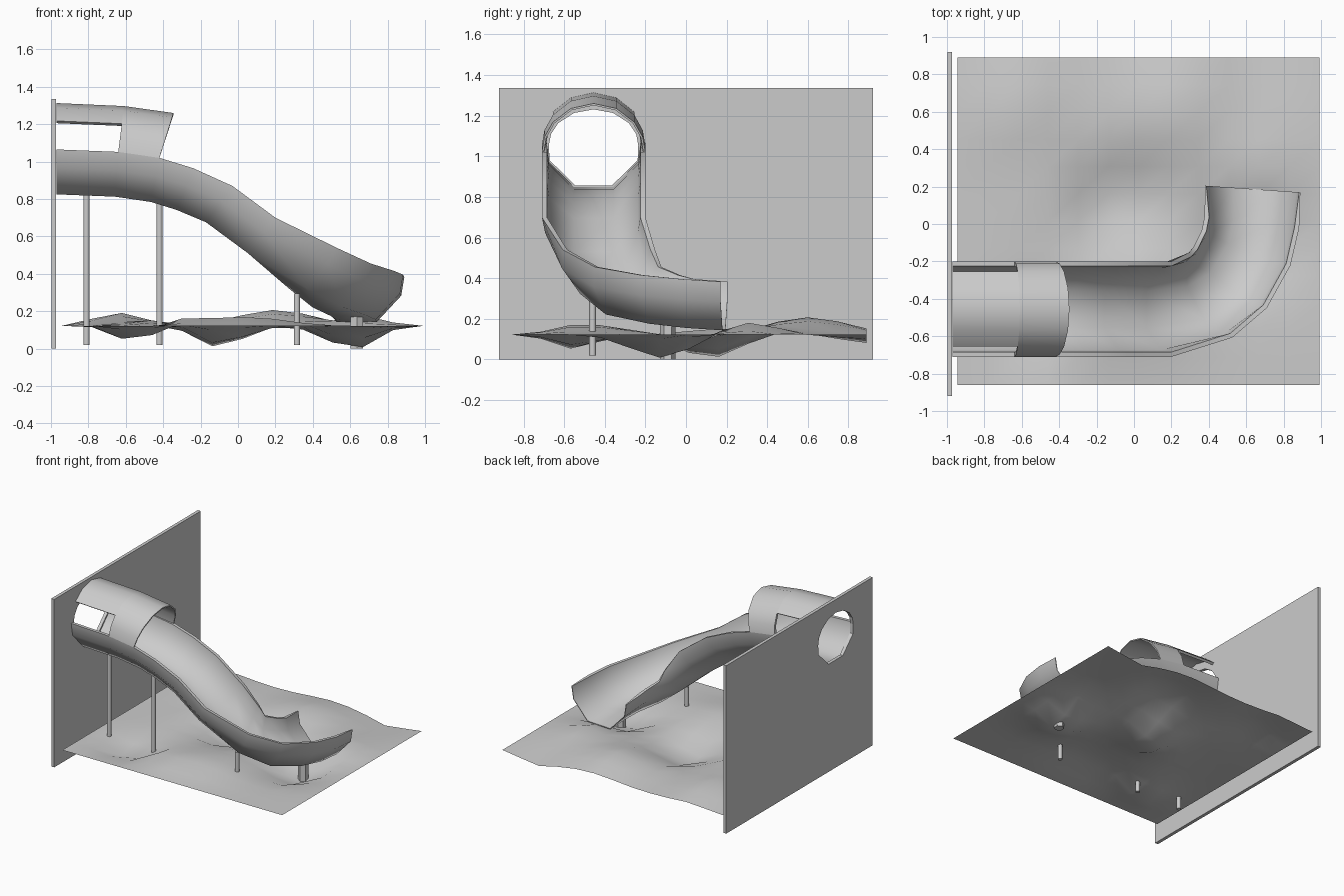
import bpy, bmesh
from math import sin, cos, pi, radians, exp
from mathutils import Vector

if "Cube" in bpy.data.objects:
    bpy.data.objects.remove(bpy.data.objects["Cube"])


def finish(name, bm, angle=40):
    bmesh.ops.recalc_face_normals(bm, faces=bm.faces)
    me = bpy.data.meshes.new(name)
    bm.to_mesh(me)
    bm.free()
    ob = bpy.data.objects.new(name, me)
    bpy.context.collection.objects.link(ob)
    bpy.ops.object.select_all(action='DESELECT')
    ob.select_set(True)
    bpy.context.view_layer.objects.active = ob
    if angle:
        bpy.ops.object.shade_smooth_by_angle(angle=radians(angle))
    return ob


def loft(name, sections, angle=50, end_cap=True):
    bm = bmesh.new()
    rings = [[bm.verts.new(p) for p in s] for s in sections]
    n = len(rings[0])
    for a, b in zip(rings, rings[1:]):
        for i in range(n):
            j = (i + 1) % n
            bm.faces.new((a[i], a[j], b[j], b[i]))
    # each section is an outer row followed by the reversed inner row
    for r in (rings[0], rings[-1]) if end_cap else rings[:1]:
        for i in range(n // 2 - 1):
            bm.faces.new((r[i], r[i + 1], r[n - 2 - i], r[n - 1 - i]))
    return finish(name, bm, angle)


# Slide channel: half-octagon trough swept along the descending bend
OUTER = [(-.255, 0), (-.238, -.10), (-.107, -.24), (.107, -.24), (.238, -.10), (.255, 0)]
INNER = [(-.23, 0), (-.218, -.093), (-.097, -.216), (.097, -.216), (.218, -.093), (.23, 0)]
# rim centre x, y, z, yaw, downward pitch
STATIONS = [(-.97, -.455, 1.065, 0, 0), (-.64, -.455, 1.052, 0, 4), (-.42, -.455, 1.02, 0, 11),
            (-.24, -.455, .965, 0, 22), (-.03, -.455, .87, 0, 36), (.20, -.455, .70, 0, 38),
            (.41, -.38, .54, 27, 25), (.515, -.285, .455, 50, 13), (.60, -.126, .415, 68, 4),
            (.63, .01, .395, 83, 0), (.635, .187, .383, 86, 0)]


def slide_section(i, x, y, z, yaw, pitch):
    t, p = radians(yaw), radians(pitch)
    side = Vector((-sin(t), cos(t), 0))
    up = Vector((sin(p) * cos(t), sin(p) * sin(t), cos(p)))
    # the shell thins out to a lip at the exit
    k = .25 if i == len(STATIONS) - 1 else 1
    inner = [(a + (c - a) * k, b + (d - b) * k) for (a, b), (c, d) in zip(OUTER, INNER)]
    return [Vector((x, y, z)) + side * a + up * b for a, b in OUTER + inner[::-1]]


loft("slide_channel", [slide_section(i, *s) for i, s in enumerate(STATIONS)])


# Hood over the tube, and the roof strip above the side windows
def hood_section(angles, thin, bx, bz, tx, tz):
    def row(k):
        return [Vector((bx + (tx - bx) * sin(radians(a)), -.455 + .255 * k * cos(radians(a)),
                        bz + (tz - bz) * sin(radians(a)) * k)) for a in angles]
    return row(1) + row(1 - thin)[::-1]


ROOF = [38, 64, 90, 116, 142]
FULL = [0, 18] + ROOF + [162, 180]
BACK, MID, FRONT = (-.97, 1.065, -.97, 1.313), (-.64, 1.052, -.61, 1.297), (-.42, 1.02, -.345, 1.26)
loft("tube_roof_strip", [hood_section(ROOF, .08, *BACK), hood_section(ROOF, .08, *MID)], end_cap=False)
loft("tube_hood", [hood_section(FULL, .08, *MID), hood_section(FULL, .04, *FRONT)])

# Wall with a hole for the tube entrance
bm = bmesh.new()
bmesh.ops.create_cube(bm, size=1)
bmesh.ops.scale(bm, vec=(.026, 1.84, 1.335), verts=bm.verts)
bmesh.ops.translate(bm, vec=(-.985, 0, .6675), verts=bm.verts)
wall = finish("wall", bm, 0)

hole = [(.22 * cos(radians(a)), .175 * sin(radians(a))) for a in FULL]
hole += [(-.217, -.075), (-.09, -.2), (.09, -.2), (.217, -.075)]
bm = bmesh.new()
ends = [[bm.verts.new((x, -.455 + y, 1.056 + z)) for y, z in hole] for x in (-1.1, -.9)]
bm.faces.new(ends[0])
bm.faces.new(ends[1])
for i in range(len(hole)):
    j = (i + 1) % len(hole)
    bm.faces.new((ends[0][i], ends[0][j], ends[1][j], ends[1][i]))
cutter = finish("hole_cutter", bm, 0)
bpy.context.view_layer.objects.active = wall
mod = wall.modifiers.new("hole", 'BOOLEAN')
mod.operation = 'DIFFERENCE'
mod.solver = 'EXACT'
mod.object = cutter
bpy.ops.object.modifier_apply(modifier=mod.name)
bpy.data.objects.remove(cutter, do_unlink=True)

# Uneven ground sheet with straight front and side edges: x, y, height, spread of each bump
BUMPS = [(-.72, .6, .08, .18), (.2, .6, .085, .2), (-.35, -.6, .06, .12), (.7, .3, .06, .13),
         (.62, -.12, -.12, .15), (-.12, .12, -.125, .15), (-.52, -.58, -.10, .13), (.05, -.5, .05, .2),
         (.75, .9, -.05, .15), (-.4, .15, .04, .15)]
bm = bmesh.new()
bmesh.ops.create_grid(bm, x_segments=12, y_segments=12, size=1)
for v in bm.verts:
    u, w = v.co.x, v.co.y
    x, y = .024 + u * .967, .015 + w * .875
    fade = min(1, (1 - abs(u)) * 3) * min(1, (1 + w) * 3)
    z = .122 + fade * sum(h * exp(-((x - a) ** 2 + (y - b) ** 2) / (2 * s * s)) for a, b, h, s in BUMPS)
    v.co = (x, y, z)
ground = finish("uneven_ground", bm, 80)
if ground.data.polygons[0].normal.z < 0:
    ground.data.flip_normals()


# Support posts
def post(name, x, y, top, r=.017, sides=10, bottom=.02):
    bm = bmesh.new()
    bmesh.ops.create_cone(bm, cap_ends=True, segments=sides, radius1=r, radius2=r, depth=top - bottom)
    bmesh.ops.translate(bm, vec=(x, y, (top + bottom) / 2), verts=bm.verts)
    return finish(name, bm, 40)


for i, (x, top) in enumerate([(-.81, .825), (-.42, .785), (.315, .295)]):
    post(f"support_post_{i + 1}", x, -.46, top)
post("exit_foot", .635, -.09, .172, r=.038, sides=6, bottom=.0)
